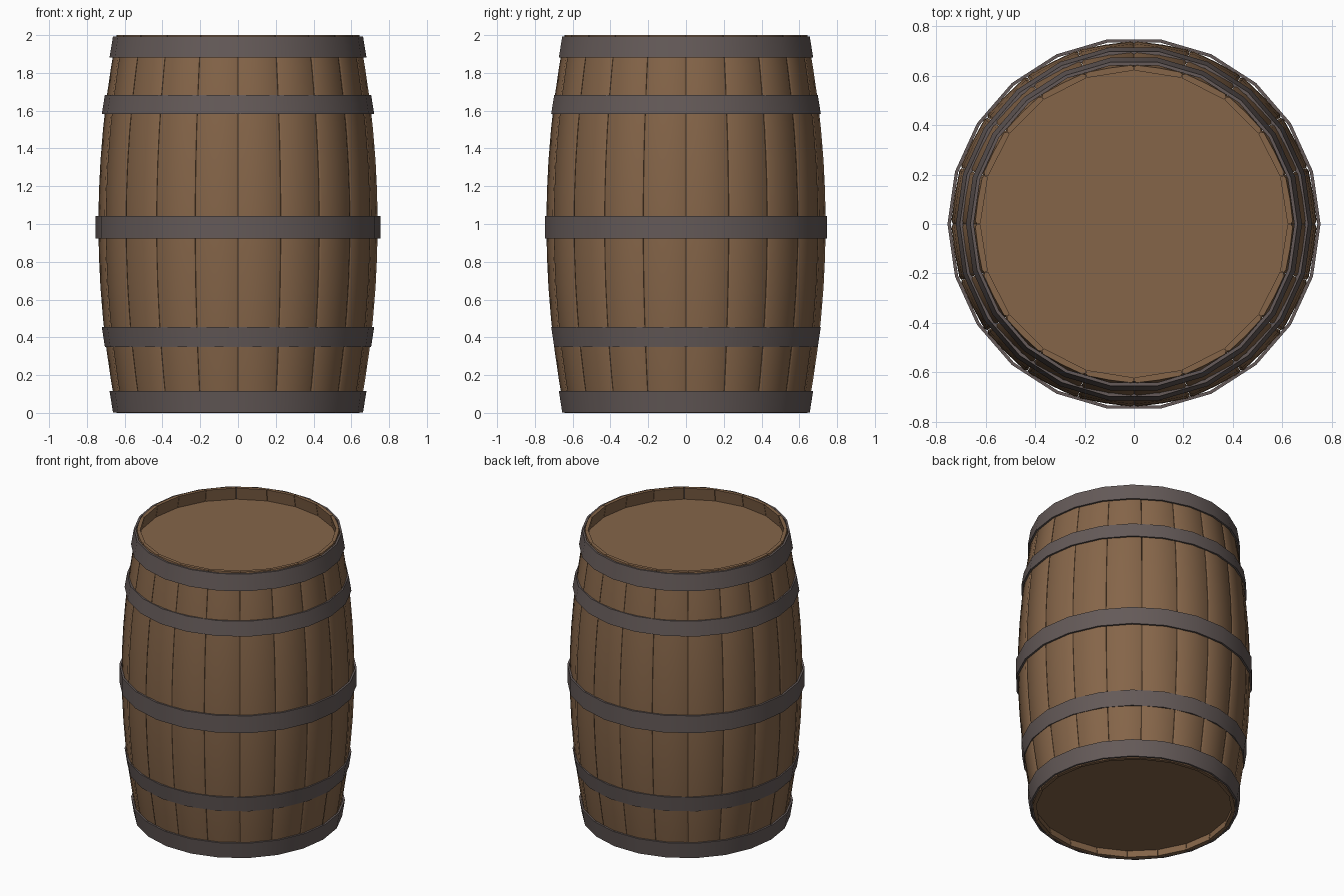
import bpy, bmesh, math

if "Cube" in bpy.data.objects:
    bpy.data.objects.remove(bpy.data.objects["Cube"])

def material(name, color):
    m = bpy.data.materials.new(name)
    m.diffuse_color = (*color, 1)
    m.use_nodes = True
    m.node_tree.nodes["Principled BSDF"].inputs["Base Color"].default_value = m.diffuse_color
    return m

wood = material("oak wood", (0.235, 0.130, 0.066))
iron = material("dark iron", (0.128, 0.102, 0.098))

def finish(name, bm, mat, angle=35):
    bmesh.ops.recalc_face_normals(bm, faces=bm.faces)
    me = bpy.data.meshes.new(name)
    bm.to_mesh(me)
    bm.free()
    ob = bpy.data.objects.new(name, me)
    bpy.context.collection.objects.link(ob)
    me.materials.append(mat)
    bpy.ops.object.select_all(action='DESELECT')
    ob.select_set(True)
    bpy.context.view_layer.objects.active = ob
    bpy.ops.object.shade_smooth_by_angle(angle=math.radians(angle))
    return ob

def radius(z):
    return 0.741 - 0.097 * (z - 1) ** 2

def lathe(name, profile, sides, mat, closed=True, angle=35):
    """Revolve (radius, z) points; a closed profile makes a solid ring."""
    bm = bmesh.new()
    rings = []
    for r, z in profile:
        if r == 0:
            rings.append([bm.verts.new((0, 0, z))] * sides)
        else:
            rings.append([bm.verts.new((r * math.cos(math.tau * i / sides),
                                        r * math.sin(math.tau * i / sides), z))
                          for i in range(sides)])
    pairs = list(zip(rings, rings[1:]))
    if closed:
        pairs.append((rings[-1], rings[0]))
    for a, b in pairs:
        for i in range(sides):
            j = (i + 1) % sides
            quad = list(dict.fromkeys((a[i], a[j], b[j], b[i])))
            bm.faces.new(quad)
    return finish(name, bm, mat, angle)

# Bulging staves with narrow chamfered seams
STAVES, LEVELS, THICK = 20, 12, 0.022
step = math.tau / STAVES
for s in range(STAVES):
    bm = bmesh.new()
    rings = []
    mid = (s + 0.5) * step
    for k in range(LEVELS + 1):
        z = 2.0 * k / LEVELS
        R = radius(z)
        flat, half = R * math.cos(step / 2), R * math.sin(step / 2) - 0.002
        section = [(flat - THICK, -half + 0.003), (flat - 0.008, -half),
                   (flat, -half + 0.010), (flat + 0.003, 0), (flat, half - 0.010),
                   (flat - 0.008, half), (flat - THICK, half - 0.003)]
        rings.append([bm.verts.new((d * math.cos(mid) - t * math.sin(mid),
                                    d * math.sin(mid) + t * math.cos(mid), z))
                      for d, t in section])
    n = len(rings[0])
    for a, b in zip(rings, rings[1:]):
        for i in range(n):
            j = (i + 1) % n
            bm.faces.new((a[i], a[j], b[j], b[i]))
    bm.faces.new(rings[0])
    bm.faces.new(rings[-1])
    finish(f"stave_{s + 1}", bm, wood, 50)

# Iron hoops: bottom z, top z, bottom radius, top radius
hoops = [(0.003, 0.115, 0.662, 0.680), (0.350, 0.455, 0.705, 0.721),
         (0.922, 1.042, 0.755, 0.755), (1.583, 1.683, 0.721, 0.705),
         (1.882, 1.993, 0.680, 0.662)]
for i, (z0, z1, r0, r1) in enumerate(hoops):
    lathe(f"hoop_{i + 1}",
          [(r0 - 0.013, z0), (r0, z0), (r1, z1), (r1 - 0.013, z1)], 22, iron)

# Recessed heads at both ends
for name, outer, inner in (("top_head", 1.915, 1.87), ("bottom_head", 0.05, 0.095)):
    r = radius(outer) * math.cos(step / 2) - 0.012
    lathe(name, [(0, outer), (r, outer), (r, inner), (0, inner)], 40, wood, closed=False)
